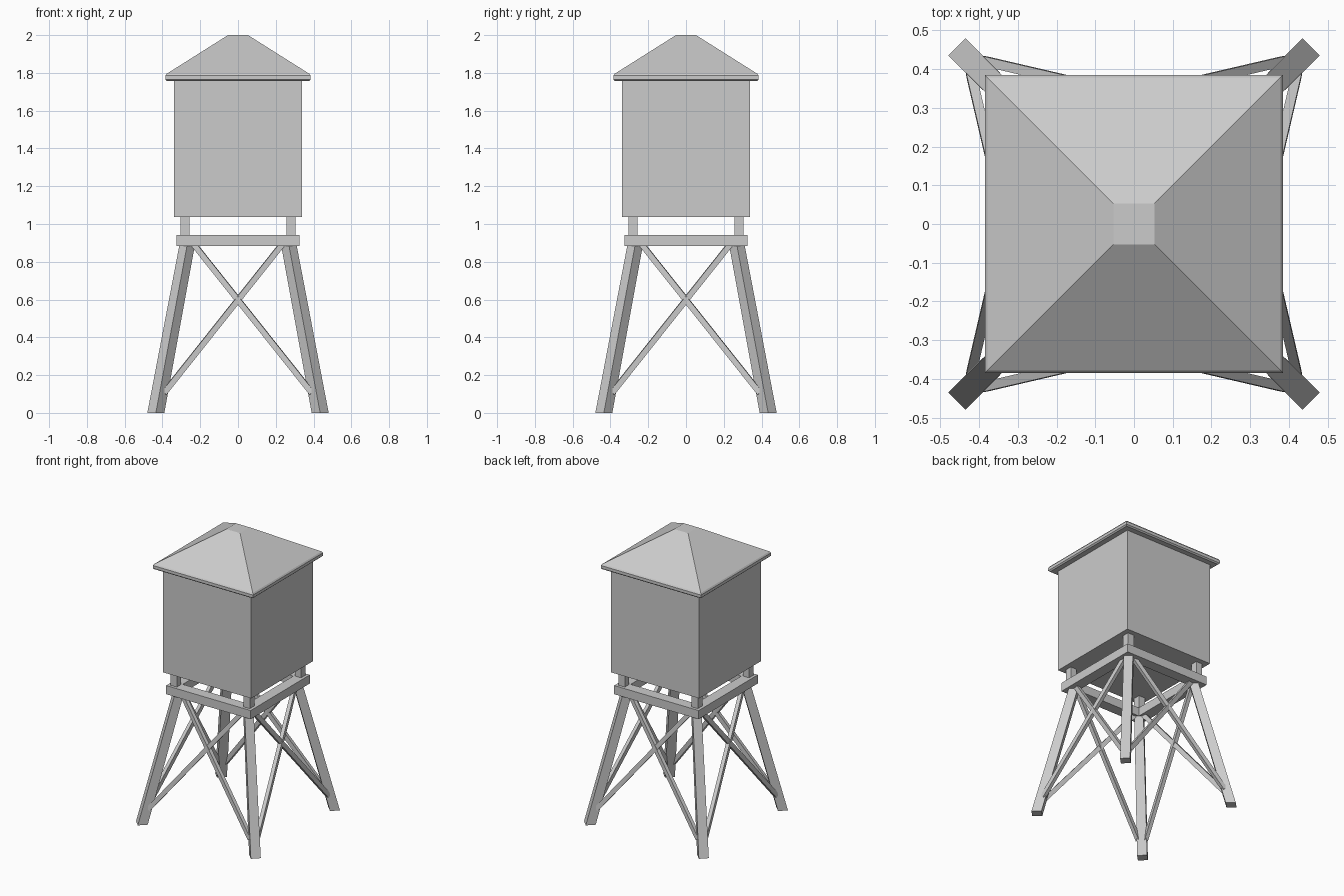
import bpy, bmesh
from mathutils import Vector, Matrix
from math import pi

if "Cube" in bpy.data.objects:
    bpy.data.objects.remove(bpy.data.objects["Cube"])


def finish(name, bm):
    bmesh.ops.recalc_face_normals(bm, faces=bm.faces)
    me = bpy.data.meshes.new(name)
    bm.to_mesh(me)
    bm.free()
    ob = bpy.data.objects.new(name, me)
    bpy.context.collection.objects.link(ob)
    return ob


def loft(name, rings):
    """Skin a list of equal-length point rings and cap both ends."""
    bm = bmesh.new()
    loops = [[bm.verts.new(p) for p in r] for r in rings]
    for a, b in zip(loops, loops[1:]):
        n = len(a)
        for i in range(n):
            bm.faces.new((a[i], a[(i + 1) % n], b[(i + 1) % n], b[i]))
    bm.faces.new(loops[0])
    bm.faces.new(loops[-1])
    return finish(name, bm)


def square(h, z):
    return [(-h, -h, z), (h, -h, z), (h, h, z), (-h, h, z)]


def diamond(cx, cy, h, z):
    return [(cx - h, cy, z), (cx, cy - h, z), (cx + h, cy, z), (cx, cy + h, z)]


def box(name, lo, hi):
    (x0, y0, z0), (x1, y1, z1) = lo, hi
    return loft(name, [[(x0, y0, z), (x1, y0, z), (x1, y1, z), (x0, y1, z)] for z in (z0, z1)])


def bar(name, a, b, width, depth, facing):
    """Straight bar from a to b; depth runs along the facing direction."""
    a, b = Vector(a), Vector(b)
    d = (b - a).normalized()
    u = d.cross(facing).normalized()
    v = u.cross(d)
    corners = [u * (sx * width / 2) + v * (sy * depth / 2)
               for sx, sy in ((-1, -1), (1, -1), (1, 1), (-1, 1))]
    return loft(name, [[p + c for c in corners] for p in (a, b)])


# Tank and hipped roof with a slightly rounded eave
loft("tank", [square(0.34, 1.037), square(0.34, 1.765)])
loft("roof", [square(0.376, 1.757), square(0.385, 1.765), square(0.385, 1.785),
              square(0.378, 1.795), square(0.053, 2.0)])

# Open square platform frame
bm = bmesh.new()
loops = [[bm.verts.new(p) for p in square(h, z)]
         for h, z in ((0.325, 0.883), (0.325, 0.943), (0.25, 0.943), (0.25, 0.883))]
for a, b in zip(loops, loops[1:] + loops[:1]):
    for i in range(4):
        bm.faces.new((a[i], a[(i + 1) % 4], b[(i + 1) % 4], b[i]))
finish("platform_frame", bm)

# Legs turned 45 degrees and short posts at each corner
for sx in (-1, 1):
    for sy in (-1, 1):
        tag = ("front" if sy < 0 else "back") + ("_left" if sx < 0 else "_right")
        loft(tag + "_leg", [diamond(0.435 * sx, 0.435 * sy, 0.045, 0),
                            diamond(0.269 * sx, 0.269 * sy, 0.041, 0.89)])
        px, py = 0.281 * sx, 0.281 * sy
        box(tag + "_post", (px - 0.024, py - 0.024, 0.94), (px + 0.024, py + 0.024, 1.04))

# Crossed braces on all four sides
for k, side in enumerate(("front", "right", "back", "left")):
    for s in (-1, 1):
        ob = bar(f"{side}_brace", (0.392 * s, -0.422, 0.105), (-0.232 * s, -0.277, 0.89),
                 0.03, 0.025, Vector((0, -1, -0.18)))
        ob.data.transform(Matrix.Rotation(k * pi / 2, 4, 'Z'))
